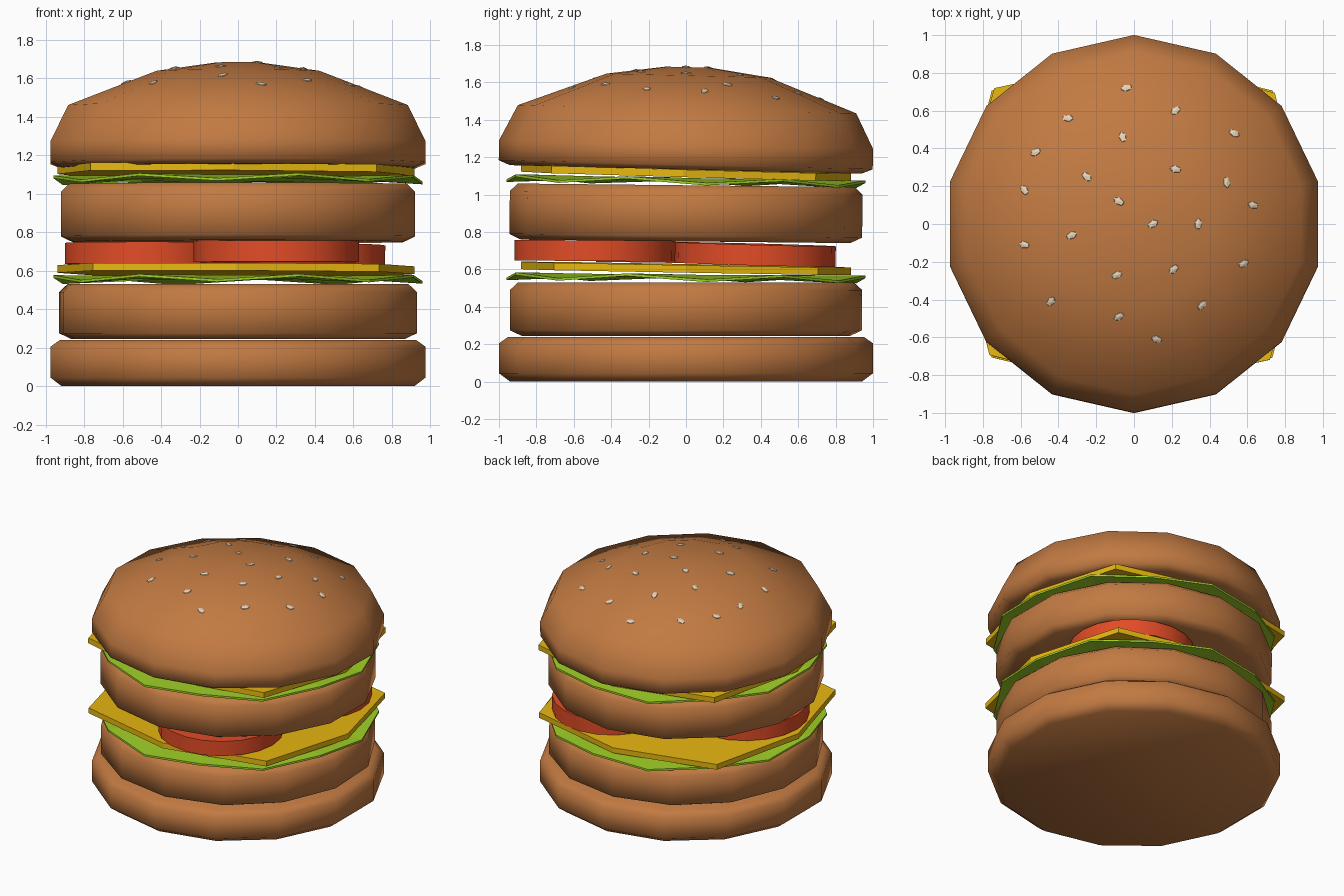
import bpy, bmesh, math
from mathutils import Vector, Matrix
from mathutils.bvhtree import BVHTree

if "Cube" in bpy.data.objects:
    bpy.data.objects.remove(bpy.data.objects["Cube"])


def material(name, srgb):
    m = bpy.data.materials.new(name)
    m.diffuse_color = [((c / 255 + 0.055) / 1.055) ** 2.4 for c in srgb] + [1]
    m.use_nodes = True
    m.node_tree.nodes["Principled BSDF"].inputs["Base Color"].default_value = m.diffuse_color
    return m


BROWN = material("toasted brown", (194, 122, 66))
YELLOW = material("cheese yellow", (232, 184, 16))
GREEN = material("lettuce green", (160, 208, 38))
RED = material("tomato red", (226, 76, 38))
CREAM = material("seed cream", (240, 220, 192))


def loft(name, rings, mat, smooth=40, loc=(0, 0, 0), tilt=(0, 0)):
    """Skin a stack of closed rings (lists of points) and cap both ends."""
    bm = bmesh.new()
    loops = [[bm.verts.new(p) for p in ring] for ring in rings]
    for a, b in zip(loops, loops[1:]):
        n = len(a)
        for i in range(n):
            j = (i + 1) % n
            bm.faces.new((a[i], a[j], b[j], b[i]))
    bm.faces.new(loops[0][::-1])
    bm.faces.new(loops[-1])
    rot = Matrix.Rotation(math.radians(tilt[0]), 4, 'X') @ Matrix.Rotation(math.radians(tilt[1]), 4, 'Y')
    bm.transform(Matrix.Translation(loc) @ rot)
    bmesh.ops.recalc_face_normals(bm, faces=bm.faces)
    mesh = bpy.data.meshes.new(name)
    bm.to_mesh(mesh)
    bm.free()
    mesh.materials.append(mat)
    ob = bpy.data.objects.new(name, mesh)
    bpy.context.collection.objects.link(ob)
    bpy.ops.object.select_all(action='DESELECT')
    ob.select_set(True)
    bpy.context.view_layer.objects.active = ob
    if smooth:
        bpy.ops.object.shade_smooth_by_angle(angle=math.radians(smooth))
    return ob


def ring(r, z, n=14, start=90):
    angs = [math.radians(start + 360 * i / n) for i in range(n)]
    return [(r * math.cos(a), r * math.sin(a), z) for a in angs]


def disc(name, profile, mat, n=14, start=90, **kw):
    return loft(name, [ring(r, z, n, start) for r, z in profile], mat, **kw)


# Buns and patties: 14-sided rounded discs
disc("bottom_bun", [(0.94, 0), (1, 0.045), (1, 0.205), (0.95, 0.24)], BROWN, smooth=70)
disc("lower_patty", [(0.88, 0.245), (0.943, 0.275), (0.943, 0.49), (0.90, 0.53)],
     BROWN, start=93, smooth=70)
disc("upper_patty", [(0.88, -0.15), (0.943, -0.12), (0.943, 0.11), (0.90, 0.15)],
     BROWN, smooth=70, loc=(0, 0, 0.9), tilt=(-0.6, 0))
top = disc("top_bun", [(0.94, 1.135), (1, 1.16), (1, 1.268), (0.905, 1.457), (0.435, 1.637), (0.12, 1.682)],
           BROWN, smooth=70, tilt=(-1.4, 0), loc=(0, -0.03, 0))


# Lettuce: thin sheet with a rippled rim
def lettuce(name, z, tilt):
    def sheet(r, dz, wave):
        return [(x, y, h + (wave if i % 2 else -wave))
                for i, (x, y, h) in enumerate(ring(r, dz, 14, 315))]
    loft(name, [sheet(0.6, 0, 0), sheet(0.965, -0.008, 0.014), sheet(0.965, 0.006, 0.014),
                sheet(0.6, 0.016, 0)], GREEN, smooth=0, loc=(0, 0, z), tilt=tilt)


lettuce("lower_lettuce", 0.556, (-0.5, 0))
lettuce("upper_lettuce", 1.073, (-1.0, 0))


# Cheese: square slice with bowed sides
def cheese(name, z, tilt, spin):
    outline = []
    for i in range(8):
        a = math.radians(i * 45 + spin)
        r = 1.03 if i % 2 else 0.91
        outline.append((r * math.cos(a) * 1.02, r * math.sin(a) * 0.97))
    loft(name, [[(x, y, h) for x, y in outline] for h in (-0.02, 0.02)],
         YELLOW, smooth=0, loc=(-0.01, 0, z), tilt=tilt)


cheese("lower_cheese", 0.606, (-1.0, 0.2), 0)
cheese("upper_cheese", 1.118, (-1.6, 0.3), -1)

# Tomato slices
for name, x, y, z, tilt in (("front_tomato", 0.2, -0.487, 0.70, (-0.4, 0)),
                            ("left_tomato", -0.47, -0.05, 0.69, (-0.8, 0)),
                            ("back_tomato", 0.335, 0.37, 0.68, (-1.5, 0.5))):
    disc(name, [(0.43, -0.055), (0.43, 0.055)], RED, n=20, loc=(x, y, z), tilt=tilt)

# Sesame seeds laid on the crown of the top bun
spots = [(-.04, .72), (-.35, .56), (-.06, .46), (.22, .6), (.53, .48), (-.52, .38),
         (-.25, .25), (-.58, .18), (.22, .29), (.49, .22), (-.08, .12), (.63, .1),
         (.1, 0), (.34, 0), (-.33, -.06), (-.58, -.11), (-.09, -.27), (.21, -.24),
         (.58, -.21), (-.44, -.41), (-.08, -.49), (.36, -.43), (.12, -.61)]
tree = BVHTree.FromPolygons([v.co.copy() for v in top.data.vertices],
                            [tuple(p.vertices) for p in top.data.polygons])
bm = bmesh.new()
for i, (x, y) in enumerate(spots):
    hit, normal, _, _ = tree.ray_cast(Vector((x, y, 3)), Vector((0, 0, -1)))
    turn = normal.to_track_quat('Z', 'Y').to_matrix().to_4x4() @ Matrix.Rotation(i * 2.4, 4, 'Z')
    bmesh.ops.create_icosphere(bm, subdivisions=1, radius=1,
                               matrix=Matrix.Translation(hit) @ turn @ Matrix.Diagonal((0.034, 0.021, 0.009, 1)))
mesh = bpy.data.meshes.new("sesame_seeds")
bm.to_mesh(mesh)
bm.free()
mesh.materials.append(CREAM)
bpy.context.collection.objects.link(bpy.data.objects.new("sesame_seeds", mesh))
